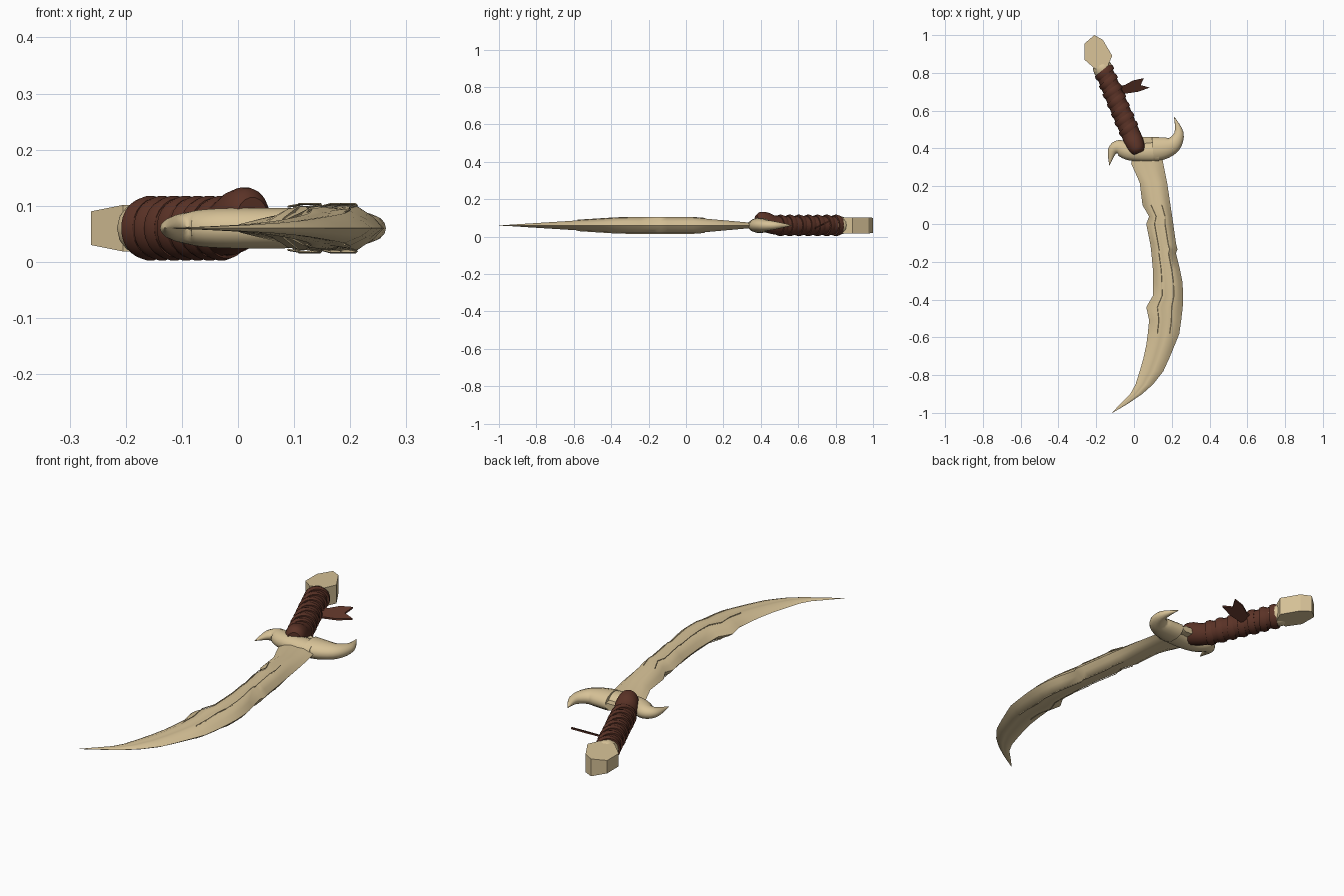
import bpy, bmesh, math
from mathutils import Vector, Matrix

if "Cube" in bpy.data.objects:
    bpy.data.objects.remove(bpy.data.objects["Cube"])

ZC = 0.06  # mid plane of the whole weapon


def material(name, col):
    m = bpy.data.materials.new(name)
    m.diffuse_color = (*col, 1)
    m.use_nodes = True
    m.node_tree.nodes["Principled BSDF"].inputs["Base Color"].default_value = m.diffuse_color
    return m


BONE = material("bone", (0.68, 0.54, 0.31))
LEATHER = material("brown leather", (0.105, 0.033, 0.02))


def finish(name, bm, mat, smooth=40):
    bmesh.ops.remove_doubles(bm, verts=bm.verts, dist=1e-5)
    bmesh.ops.recalc_face_normals(bm, faces=bm.faces)
    me = bpy.data.meshes.new(name)
    bm.to_mesh(me)
    bm.free()
    me.materials.append(mat)
    ob = bpy.data.objects.new(name, me)
    bpy.context.collection.objects.link(ob)
    if smooth:
        bpy.ops.object.select_all(action='DESELECT')
        bpy.context.view_layer.objects.active = ob
        ob.select_set(True)
        bpy.ops.object.shade_smooth_by_angle(angle=math.radians(smooth))
    return ob


def loft(name, rings, mat, smooth=40):
    """Skin closed rings of equal point count and cap both ends."""
    bm = bmesh.new()
    vs = [[bm.verts.new(p) for p in r] for r in rings]
    n = len(vs[0])
    for a, b in zip(vs, vs[1:]):
        for i in range(n):
            bm.faces.new((a[i], a[(i + 1) % n], b[(i + 1) % n], b[i]))
    bm.faces.new(vs[0])
    bm.faces.new(vs[-1])
    return finish(name, bm, mat, smooth)


def spline(pts, steps=4):
    """Catmull-Rom through tuples of any length."""
    p = [pts[0]] + list(pts) + [pts[-1]]
    out = []
    for i in range(1, len(p) - 2):
        for s in range(steps):
            t = s / steps
            out.append([0.5 * (2 * b + (c - a) * t + (2 * a - 5 * b + 4 * c - d) * t * t
                        + (3 * b - a - 3 * c + d) * t ** 3)
                        for a, b, c, d in zip(*p[i - 1:i + 3])])
    return out + [list(pts[-1])]


def tube(name, pts, mat, sides=14, steps=4):
    """pts: x, y, z, in-plane radius, vertical radius."""
    pts = spline(pts, steps)
    rings = []
    for i, (x, y, z, r, rz) in enumerate(pts):
        a, b = pts[max(i - 1, 0)], pts[min(i + 1, len(pts) - 1)]
        side = Vector((b[1] - a[1], a[0] - b[0], 0)).normalized()
        rings.append([Vector((x, y, z)) + side * max(r, .001) * math.cos(k * math.tau / sides)
                      + Vector((0, 0, max(rz, .001) * math.sin(k * math.tau / sides)))
                      for k in range(sides)])
    return loft(name, rings, mat)


# Blade: chipped outline as rows of y, inner x, outer x
ROWS = [(.46, .03, .10), (.38, .0, .145), (.32, -.015, .155), (.22, .03, .175), (.10, .045, .193),
        (.04, .08, .202), (.0, .065, .208), (-.10, .085, .222), (-.135, .09, .23),
        (-.155, .092, .222), (-.24, .10, .243), (-.31, .10, .257), (-.38, .10, .26),
        (-.44, .065, .258), (-.51, .08, .25), (-.58, .073, .24), (-.64, .065, .216),
        (-.71, .05, .187), (-.78, .03, .155), (-.85, .008, .10), (-.90, -.02, .043),
        (-.95, -.07, -.03), (-1.0, -.117, -.114)]


def half_thick(y):
    if y > 0.05:
        return max(.016, .041 - (y - .05) * .09)
    return .041 if y > -.35 else .041 * max(.02, (1 + y) / .65)


SECTION = [(0, 0), (.12, .48), (.3, .95), (.42, .92), (.5, .86), (.58, .92), (.7, 1), (.88, .52), (1, 0)]
rings = []
for y, a, b in ROWS:
    h = half_thick(y)
    up = [(a + (b - a) * u, y, ZC + h * v) for u, v in SECTION]
    dn = [(a + (b - a) * u, y, ZC - h * v) for u, v in SECTION[-2:0:-1]]
    rings.append(up + dn)
loft("blade", rings, BONE, 50)

# Thin raised lines along the fuller on both faces
for label, s in (("top", 1), ("under", -1)):
    for side, u in (("inner", .3), ("outer", .7)):
        tube(f"blade_line_{label}_{side}",
             [(a + (b - a) * u, y, ZC + s * (half_thick(y) + .002), .002, .002)
              for y, a, b in ROWS if -.6 < y < .12], BONE, 4, 1)

# Guard: two horns curling opposite ways
tube("guard_left_horn", [(.13, .385, ZC, .055, .036), (.04, .38, ZC, .05, .037),
                         (-.03, .385, ZC, .046, .036), (-.08, .405, ZC, .04, .031),
                         (-.115, .385, ZC, .025, .02), (-.13, .31, ZC, .001, .001)], BONE)
tube("guard_right_horn", [(.10, .395, ZC, .066, .041), (.16, .402, ZC, .058, .038),
                          (.212, .425, ZC, .042, .031), (.238, .485, ZC, .024, .02),
                          (.213, .567, ZC, .001, .001)], BONE)

# Handle: leather grip with a swollen lower end lying over the guard
LOW, TOP = Vector((.022, .385, ZC)), Vector((-.162, .815, ZC))
AX = (TOP - LOW).normalized()
grip = []
for t, dz, r, rz in ((-.02, .02, .03, .035), (.03, .022, .043, .05), (.12, .014, .05, .055),
                     (.25, 0, .05, .05), (.6, 0, .05, .05), (1, 0, .047, .048)):
    p = LOW.lerp(TOP, t)
    grip.append((p.x, p.y, p.z + dz, r, rz))
tube("handle_grip", grip, LEATHER, 18)

# Leather wraps: flat tilted bands
for i in range(7):
    p = LOW.lerp(TOP, .28 + i * .115)
    tilt = (.28, .2, .34)[i % 3]
    rot = Vector((0, 0, 1)).rotation_difference(AX).to_matrix().to_4x4()
    rot = Matrix.Rotation(tilt, 4, 'Z') @ rot
    bpy.ops.mesh.primitive_torus_add(major_segments=24, minor_segments=6,
                                     major_radius=.0495, minor_radius=.0085)
    ob = bpy.context.object
    ob.name = f"handle_wrap_{i + 1}"
    ob.data.transform(Matrix.Translation(p) @ rot @ Matrix.Diagonal((1, 1, 2.2, 1)))
    ob.data.materials.append(LEATHER)
    bpy.ops.object.shade_smooth_by_angle(angle=math.radians(50))

# Bone collar between grip and pommel
c = [(TOP + AX * d, r) for d, r in ((-.04, .04), (-.01, .05), (.02, .05), (.045, .036))]
tube("collar", [(p.x, p.y, p.z, r, r * .95) for p, r in c], BONE, 14, 3)

# Pommel: faceted slab, thicker toward +x
OUT = [(-.21, 1.0), (-.165, .975), (-.115, .89), (-.14, .835), (-.205, .82), (-.262, .87), (-.262, .955)]
loft("pommel", [[(x, y, ZC + s * min(.043, .03 + (x + .262) * .2)) for x, y in OUT]
                for s in (-1, 1)], BONE, 0)

# Loose strap end with two torn tails
TAIL = [(-.10, .73), (-.05, .735), (-.005, .76), (.052, .772), (.035, .735),
        (.085, .722), (.02, .70), (-.06, .688), (-.10, .70)]
loft("loose_strap", [[(x, y, ZC + (y - .72) * .5 + d) for x, y in TAIL]
                     for d in (-.004, .004)], LEATHER, 0)
